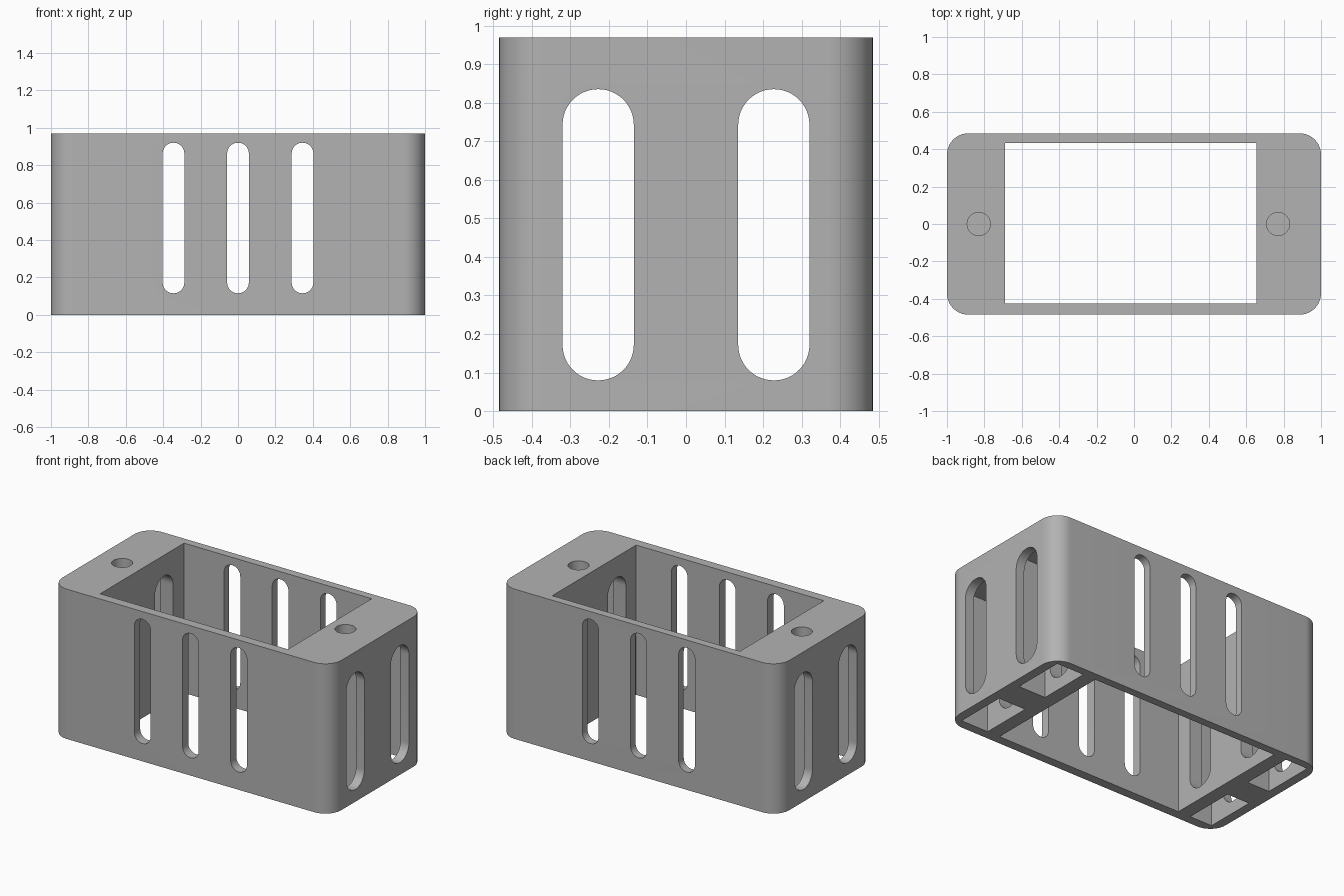
import bpy, bmesh, math
from mathutils import Matrix

if "Cube" in bpy.data.objects:
    bpy.data.objects.remove(bpy.data.objects["Cube"])

H = 0.97          # height of the housing
HX, HY = 1.0, 0.485


def rounded_rect(w, h, r, seg):
    """Outline of a w by h rectangle with corner radius r, centred on the origin."""
    pts = []
    for i, (sx, sy) in enumerate([(1, 1), (-1, 1), (-1, -1), (1, -1)]):
        for k in range(seg + 1):
            a = math.pi / 2 * (i + k / seg)
            pts.append((sx * (w / 2 - r) + r * math.cos(a),
                        sy * (h / 2 - r) + r * math.sin(a)))
    return pts


def prism(name, pts, depth, matrix=Matrix()):
    """Extrude an outline along its local z from 0 to depth."""
    bm = bmesh.new()
    face = bm.faces.new([bm.verts.new((x, y, 0)) for x, y in pts])
    ext = bmesh.ops.extrude_face_region(bm, geom=[face])
    verts = [v for v in ext["geom"] if isinstance(v, bmesh.types.BMVert)]
    bmesh.ops.translate(bm, verts=verts, vec=(0, 0, depth))
    bmesh.ops.remove_doubles(bm, verts=bm.verts, dist=1e-5)
    bmesh.ops.recalc_face_normals(bm, faces=bm.faces)
    bm.transform(matrix)
    mesh = bpy.data.meshes.new(name)
    bm.to_mesh(mesh)
    bm.free()
    obj = bpy.data.objects.new(name, mesh)
    bpy.context.collection.objects.link(obj)
    return obj


def block(name, x0, x1, y0, y1, z0, z1):
    return prism(name, [(x0, y0), (x1, y0), (x1, y1), (x0, y1)], z1 - z0,
                 Matrix.Translation((0, 0, z0)))


# Rounded outer housing
housing = prism("housing", rounded_rect(2 * HX, 2 * HY, 0.115, 12), H)

cutters = []
# Large central opening, right through
cutters.append(block("opening_cutter", -0.69, 0.655, -0.425, 0.433, -0.1, H + 0.1))

# Four pockets open at the bottom, two beside each screw rib
for x0, x1 in [(-0.94, -0.78), (0.745, 0.94)]:
    for y0, y1 in [(-0.425, -0.09), (0.09, 0.433)]:
        cutters.append(block("pocket_cutter", x0, x1, y0, y1, -0.1, 0.865))

# Narrow vent slots through front and back
for x in (-0.345, 0, 0.345):
    m = Matrix.Translation((x, 0.8, 0.5175)) @ Matrix.Rotation(math.pi / 2, 4, 'X')
    cutters.append(prism("vent_cutter", rounded_rect(0.116, 0.805, 0.0579, 10), 1.6, m))

# Wide slots through both ends
for y in (-0.228, 0.228):
    m = (Matrix.Translation((-1.3, y, 0.4575)) @ Matrix.Rotation(math.pi / 2, 4, 'Z')
         @ Matrix.Rotation(math.pi / 2, 4, 'X'))
    cutters.append(prism("end_slot_cutter", rounded_rect(0.185, 0.756, 0.0924, 12), 2.6, m))

# Blind screw holes in the top
for x in (-0.83, 0.77):
    ring = [(0.062 * math.cos(2 * math.pi * k / 40), 0.062 * math.sin(2 * math.pi * k / 40))
            for k in range(40)]
    cutters.append(prism("screw_hole_cutter", ring, 0.6, Matrix.Translation((x, 0, H - 0.45))))

# Cut everything out of the housing
bpy.context.view_layer.objects.active = housing
housing.select_set(True)
for c in cutters:
    c.hide_render = True
    mod = housing.modifiers.new("cut", 'BOOLEAN')
    mod.operation = 'DIFFERENCE'
    mod.solver = 'EXACT'
    mod.object = c
    bpy.ops.object.modifier_apply(modifier=mod.name)
for c in cutters:
    bpy.data.objects.remove(c)

# Plain grey material
grey = bpy.data.materials.new("grey")
grey.diffuse_color = (0.45, 0.45, 0.45, 1)
grey.use_nodes = True
grey.node_tree.nodes["Principled BSDF"].inputs["Base Color"].default_value = grey.diffuse_color
housing.data.materials.clear()
housing.data.materials.append(grey)
bpy.ops.object.shade_smooth_by_angle(angle=math.radians(30))
